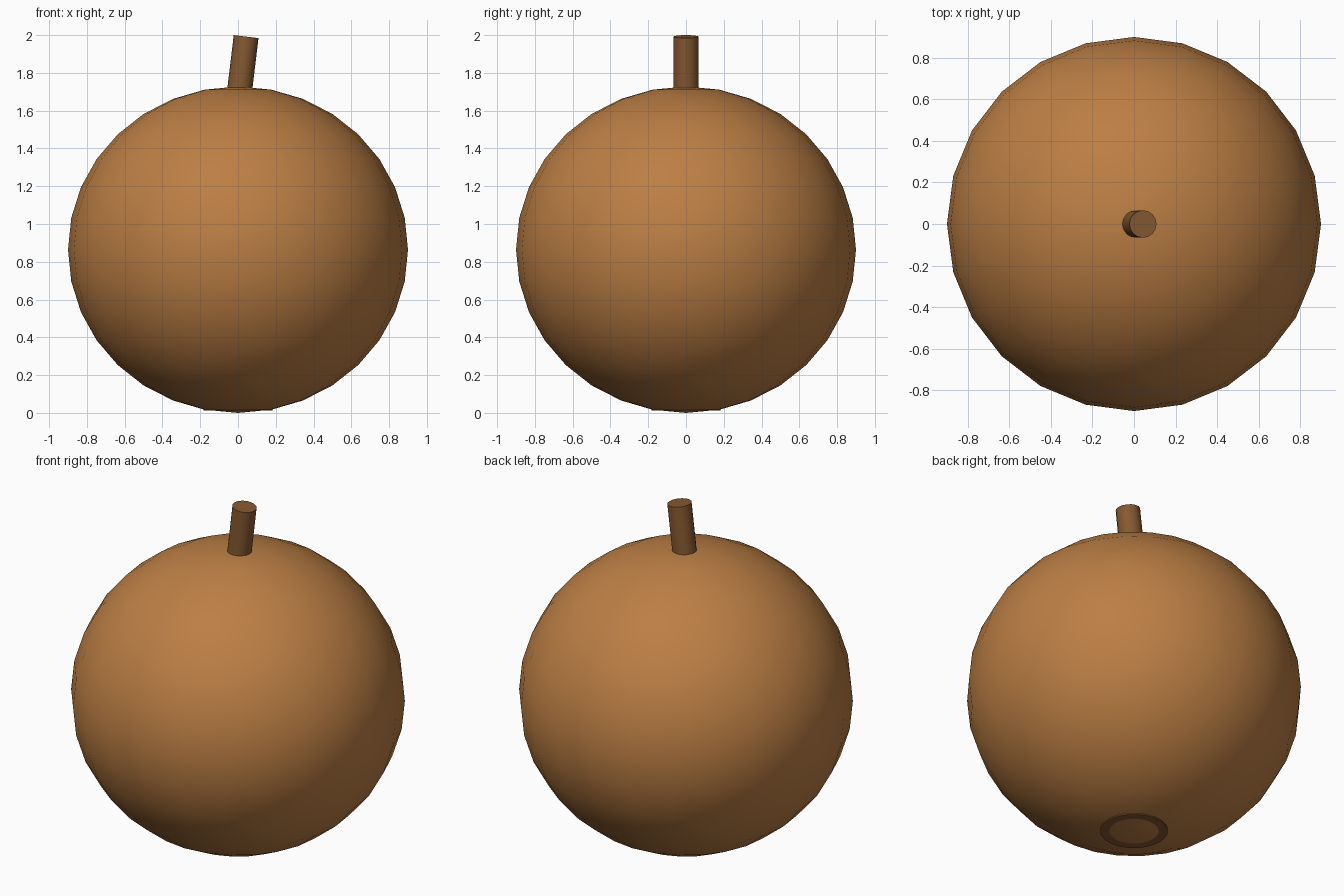
import bpy, math

if "Cube" in bpy.data.objects:
    bpy.data.objects.remove(bpy.data.objects["Cube"])


def material(name, rgb):
    m = bpy.data.materials.new(name)
    m.diffuse_color = (*rgb, 1)
    m.use_nodes = True
    m.node_tree.nodes["Principled BSDF"].inputs["Base Color"].default_value = m.diffuse_color
    return m


def finish(name, mat):
    o = bpy.context.object
    o.name = name
    o.data.materials.append(mat)
    bpy.ops.object.shade_smooth_by_angle(angle=math.radians(35))
    return o


shell = material("warm brown", (0.50, 0.21, 0.058))
bark = material("dark brown", (0.235, 0.10, 0.03))

# Slightly squashed round body
bpy.ops.mesh.primitive_uv_sphere_add(segments=24, ring_count=16, radius=0.9, location=(0, 0, 0.864))
bpy.context.object.scale.z = 0.96
finish("fruit_body", shell)

# Stem leaning to +x, its upper end centred at (0.043, 0, 1.992)
tilt, length = 0.12, 0.34
bpy.ops.mesh.primitive_cylinder_add(
    vertices=16, radius=0.066, depth=length, rotation=(0, tilt, 0),
    location=(0.043 - math.sin(tilt) * length / 2, 0, 1.992 - math.cos(tilt) * length / 2))
finish("stem", bark)

# Thin disc under the body, the lowest point of the body pokes through it
bpy.ops.mesh.primitive_cylinder_add(vertices=24, radius=0.182, depth=0.03, location=(0, 0, 0.0275))
finish("base_disc", bark)
